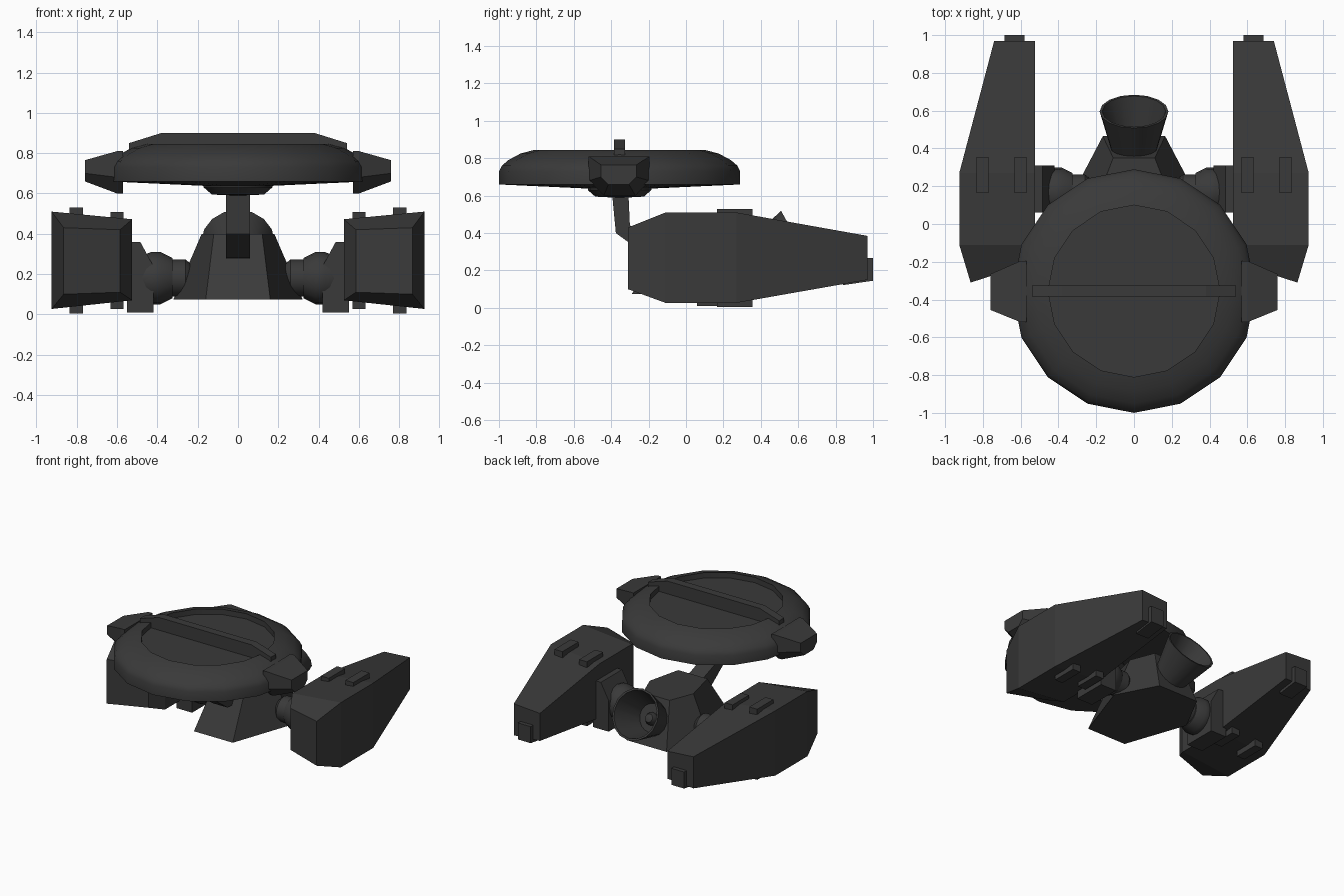
import bpy, bmesh, math
from mathutils import Matrix, Vector

old = bpy.data.objects.get("Cube")
if old:
    bpy.data.objects.remove(old, do_unlink=True)

# Single dark hull colour
hull = bpy.data.materials.new("charcoal hull")
hull.use_nodes = True
COLOUR = (0.042, 0.042, 0.042, 1)
hull.diffuse_color = COLOUR
hull.node_tree.nodes["Principled BSDF"].inputs["Base Color"].default_value = COLOUR


def finish(name, bm, mirror=False, smooth=False):
    """Turn a bmesh into a named object, optionally mirrored across x."""
    bmesh.ops.remove_doubles(bm, verts=bm.verts, dist=1e-5)
    bmesh.ops.recalc_face_normals(bm, faces=bm.faces)
    mesh = bpy.data.meshes.new(name)
    bm.to_mesh(mesh)
    bm.free()
    mesh.materials.append(hull)
    obj = bpy.data.objects.new(name, mesh)
    bpy.context.collection.objects.link(obj)
    if mirror:
        obj.modifiers.new("Mirror", "MIRROR").use_axis[0] = True
    if smooth:
        bpy.ops.object.select_all(action="DESELECT")
        obj.select_set(True)
        bpy.context.view_layer.objects.active = obj
        bpy.ops.object.shade_smooth_by_angle(angle=math.radians(35))
    return obj


def loft(name, rings, mirror=False):
    """Skin a row of matching rings and cap both ends."""
    bm = bmesh.new()
    rows = [[bm.verts.new(p) for p in ring] for ring in rings]
    n = len(rows[0])
    for a, b in zip(rows, rows[1:]):
        for i in range(n):
            j = (i + 1) % n
            bm.faces.new((a[i], a[j], b[j], b[i]))
    bm.faces.new(rows[0])
    bm.faces.new(rows[-1])
    return finish(name, bm, mirror)


def prism_x(name, outline, x0, x1, mirror=False):
    """Extrude a (y, z) outline along x."""
    return loft(name, [[(x, y, z) for y, z in outline] for x in (x0, x1)], mirror)


def prism_y(name, outline, y0, y1, mirror=False):
    """Extrude an (x, z) outline along y."""
    return loft(name, [[(x, y, z) for x, z in outline] for y in (y0, y1)], mirror)


def lathe(name, profile, origin, axis=(0, 0, 1), steps=16, mirror=False):
    """Spin a (radius, height) profile round an axis."""
    bm = bmesh.new()
    verts = [bm.verts.new((0, r, h)) for r, h in profile]
    edges = [bm.edges.new(pair) for pair in zip(verts, verts[1:])]
    bmesh.ops.spin(bm, geom=verts + edges, cent=(0, 0, 0), axis=(0, 0, 1),
                   angle=2 * math.pi, steps=steps)
    turn = Vector((0, 0, 1)).rotation_difference(Vector(axis)).to_matrix().to_4x4()
    bm.transform(Matrix.Translation(origin) @ turn)
    return finish(name, bm, mirror, smooth=True)


# Saucer with recessed top and a shallow belly dome
DISC_Y = -0.355
lathe("saucer", [(0, 0.805), (0.455, 0.805), (0.455, 0.845), (0.53, 0.825),
                 (0.595, 0.79), (0.63, 0.76), (0.645, 0.73), (0.645, 0.66),
                 (0.17, 0.638), (0, 0.638)], (0, DISC_Y, 0))
lathe("belly_dome", [(0.17, 0.66), (0.17, 0.63), (0.13, 0.595), (0, 0.588)],
      (0, DISC_Y, 0))

# Bar across the saucer
prism_y("saucer_bar", [(-0.54, 0.80), (-0.54, 0.85), (-0.38, 0.90),
                       (0.38, 0.90), (0.54, 0.85), (0.54, 0.80)], -0.385, -0.325)

# Tapered pods at the saucer's sides
big = [(-0.52, 0.81), (-0.195, 0.81), (-0.195, 0.68),
       (-0.27, 0.60), (-0.44, 0.60), (-0.52, 0.68)]
small = [(-0.455, 0.765), (-0.265, 0.765), (-0.265, 0.70),
         (-0.305, 0.66), (-0.415, 0.66), (-0.455, 0.70)]
loft("saucer_side_pods", [[(x, y, z) for y, z in ring] for x, ring in
                          ((0.57, big), (0.60, big), (0.76, small))], mirror=True)

# Bent neck from the saucer to the body
prism_x("neck", [(-0.40, 0.66), (-0.31, 0.66), (-0.30, 0.44), (-0.08, 0.36),
                 (-0.08, 0.27), (-0.21, 0.28), (-0.375, 0.40)], -0.06, 0.06)


# Six-sided tapered body
def hexagon(front, side, back, z):
    half = [front, side, back]
    return [(x, y, z) for x, y in half] + [(-x, y, z) for x, y in reversed(half)]


loft("body", [hexagon((0.16, -0.29), (0.32, 0.17), (0.165, 0.465), 0.075),
              hexagon((0.12, -0.08), (0.18, 0.17), (0.11, 0.35), 0.40)])

# Hollow rear nozzle, tilted upward, with a core inside
NOZZLE_AXIS = (0, 0.875, 0.485)
lathe("nozzle", [(0, 0), (0.10, 0), (0.182, 0.31), (0.168, 0.31),
                 (0.09, 0.06), (0, 0.06)], (0, 0.325, 0.21), NOZZLE_AXIS)
lathe("nozzle_core", [(0.045, 0.05), (0.045, 0.10), (0.03, 0.13), (0, 0.14)],
      (0, 0.325, 0.21), NOZZLE_AXIS, steps=12)

# Rounded joints between body and engines
lathe("engine_joints", [(0, 0.50), (0.10, 0.50), (0.13, 0.43), (0.13, 0.385),
                        (0.10, 0.325), (0.092, 0.325), (0.092, 0.26),
                        (0.06, 0.22), (0, 0.20)],
      (0, 0.17, 0.18), (1, 0, 0), mirror=True)
prism_y("engine_brackets", [(0.55, 0.01), (0.42, 0.01), (0.42, 0.24),
                            (0.485, 0.36), (0.55, 0.36)], 0.06, 0.31, mirror=True)


# Engine nacelles: each section is (outer x, y, bottom, top, inner x, y, bottom, top)
def section(ox, oy, ob, ot, ix, iy, ib, it):
    return [(ox, oy, ob), (ox, oy, ot), (ix, iy, it), (ix, iy, ib)]


loft("engine_nacelles", [
    section(0.865, -0.31, 0.10, 0.43, 0.585, -0.22, 0.11, 0.42),
    section(0.925, -0.11, 0.027, 0.51, 0.525, -0.11, 0.07, 0.472),
    section(0.925, 0.27, 0.027, 0.51, 0.525, 0.27, 0.07, 0.472),
    section(0.74, 0.97, 0.15, 0.385, 0.525, 0.97, 0.165, 0.37)], mirror=True)

# Small blocks above and below each nacelle
for label, x, top, low in (("inner", 0.568, 0.508, 0.028), ("outer", 0.77, 0.53, 0.004)):
    for place, z0, z1 in (("top", 0.42, top), ("bottom", low, 0.12)):
        prism_x(f"{label}_{place}_block",
                [(0.165, z0), (0.355, z0), (0.355, z1), (0.165, z1)],
                x, x + 0.065, mirror=True)

# Rear nub on each nacelle
prism_x("nacelle_rear_nubs", [(0.84, 0.122), (1.0, 0.145), (1.0, 0.268), (0.84, 0.268)],
        0.58, 0.685, mirror=True)
